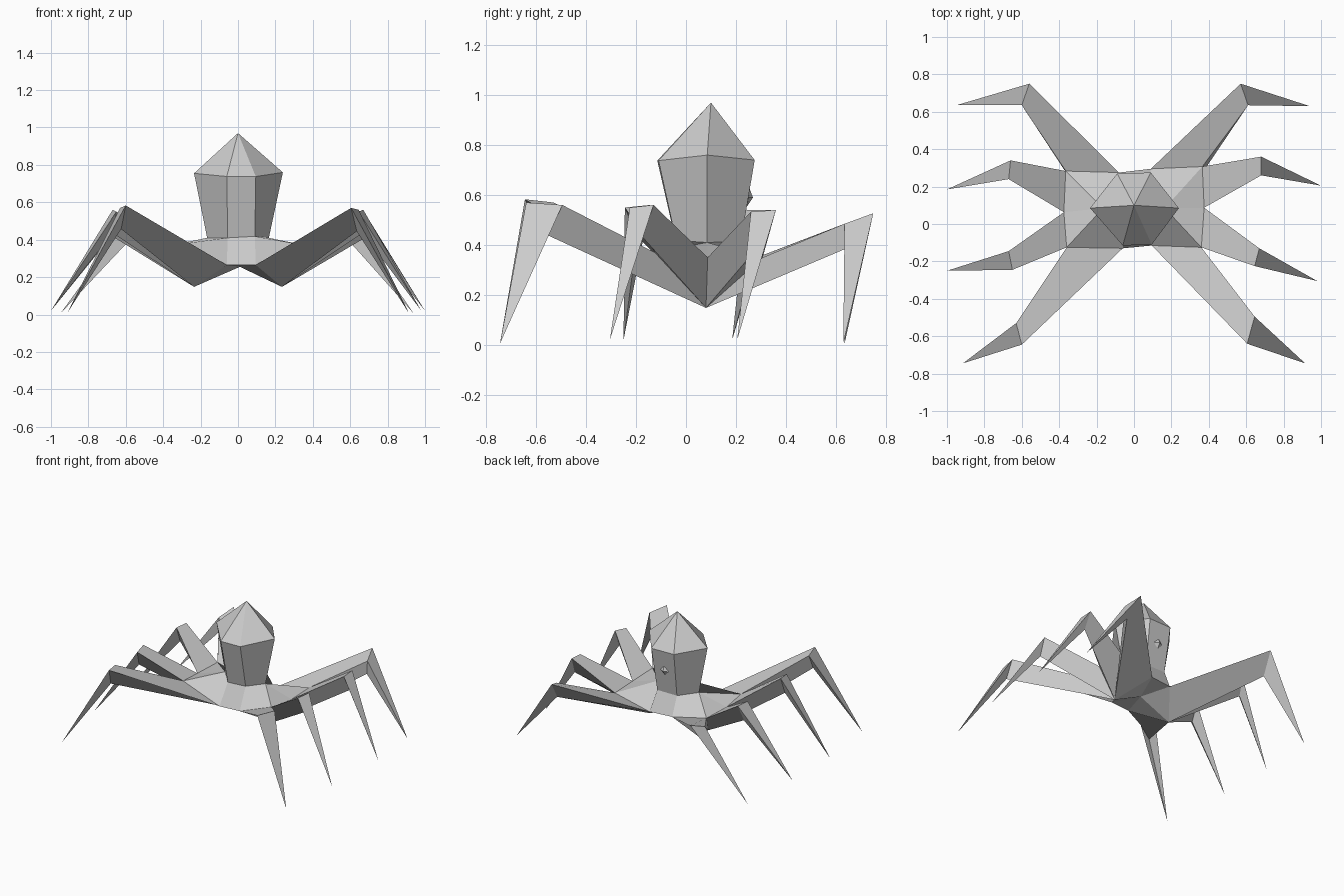
import bpy, bmesh
from mathutils import Vector


def make_object(name, faces):
    """Weld a list of coordinate faces into one flat-shaded object."""
    bm = bmesh.new()
    for f in faces:
        bm.faces.new([bm.verts.new(p) for p in f])
    bmesh.ops.remove_doubles(bm, verts=bm.verts, dist=0.0005)
    bmesh.ops.recalc_face_normals(bm, faces=bm.faces)
    mesh = bpy.data.meshes.new(name)
    bm.to_mesh(mesh)
    bm.free()
    ob = bpy.data.objects.new(name, mesh)
    bpy.context.collection.objects.link(ob)
    return ob


def loft(a, b):
    n = len(a)
    return [(a[i], a[(i + 1) % n], b[(i + 1) % n], b[i]) for i in range(n)]


# Torso: six-sided column that widens upward, with a pointed cap
apex = (0, 0.10, 0.97)
top = [(-0.06, -0.115, 0.738), (0.095, -0.11, 0.738), (0.24, 0.085, 0.76),
       (0.09, 0.275, 0.74), (-0.09, 0.27, 0.74), (-0.235, 0.085, 0.755)]
low = [(-0.055, -0.04, 0.41), (0.09, -0.04, 0.418), (0.165, 0.085, 0.41),
       (0.08, 0.22, 0.415), (-0.08, 0.22, 0.415), (-0.165, 0.085, 0.41)]
faces = loft(low, top)
faces += [(top[i], top[(i + 1) % 6], apex) for i in range(6)]

# Hips: flared skirt above, one low point on each side below
front = {-1: (-0.06, -0.13, 0.265), 1: (0.095, -0.115, 0.265)}
back = {-1: (-0.08, 0.275, 0.28), 1: (0.09, 0.295, 0.28)}
centre = (0.01, 0.08, 0.255)
rim, keel = {}, {}
for s, (f, r, b) in {1: (1, 2, 3), -1: (0, 5, 4)}.items():
    j1 = (s * 0.36, -0.125, 0.37)
    mid = (s * 0.375, 0.075 + s * 0.012, 0.35)
    j2 = (s * 0.365, 0.295 + s * 0.012, 0.35)
    rim[s] = [front[s], j1, mid, j2, back[s]]
    keel[s] = (s * 0.235, 0.08, 0.148)
    faces += [(low[f], low[r], j1, front[s]), (low[r], j1, mid),
              (low[r], mid, j2), (low[r], low[b], back[s], j2),
              (centre, keel[s], front[s]), (centre, keel[s], back[s])]
for ends, i, k in ((front, 0, 1), (back, 4, 3)):
    faces += [(low[i], low[k], ends[1], ends[-1]), (centre, ends[-1], ends[1])]

# Legs, front to back: two upper knee corners and the foot tip
legs = {
    1: [((0.605, -0.64, 0.57), (0.645, -0.495, 0.56), (0.915, -0.745, 0.005)),
        ((0.645, -0.225, 0.55), (0.67, -0.13, 0.56), (0.98, -0.305, 0.02)),
        ((0.68, 0.26, 0.533), (0.68, 0.36, 0.54), (1.0, 0.205, 0.02)),
        ((0.61, 0.635, 0.485), (0.57, 0.75, 0.527), (0.94, 0.63, 0.005))],
    -1: [((-0.60, -0.645, 0.583), (-0.63, -0.53, 0.57), (-0.915, -0.745, 0.005)),
         ((-0.65, -0.245, 0.55), (-0.67, -0.145, 0.56), (-1.0, -0.25, 0.02)),
         ((-0.67, 0.24, 0.54), (-0.66, 0.34, 0.54), (-1.0, 0.185, 0.02)),
         ((-0.60, 0.635, 0.485), (-0.56, 0.75, 0.527), (-0.95, 0.635, 0.005))]}
for s in (1, -1):
    for i, (k1, k2, foot) in enumerate(legs[s]):
        under = (Vector(k1) + Vector(k2)) / 2 + Vector((s * 0.01, 0, -0.12))
        if i == 3:
            under.y -= 0.05
        knee = [k1, k2, tuple(under)]
        root = [rim[s][i], rim[s][i + 1], keel[s]]
        faces += loft(root, knee)
        faces += [(knee[j], knee[(j + 1) % 3], foot) for j in range(3)]
make_object("body_with_legs", faces)

# Small faceted stud on the back of the torso
r = 0.035
ring = [(r, 0.25, 0.59), (0, 0.255, 0.59 + r), (-r, 0.25, 0.59), (0, 0.245, 0.59 - r)]
stud = [(ring[j], ring[(j + 1) % 4], (0, y, 0.59)) for j in range(4) for y in (0.225, 0.268)]
make_object("back_stud", stud)
